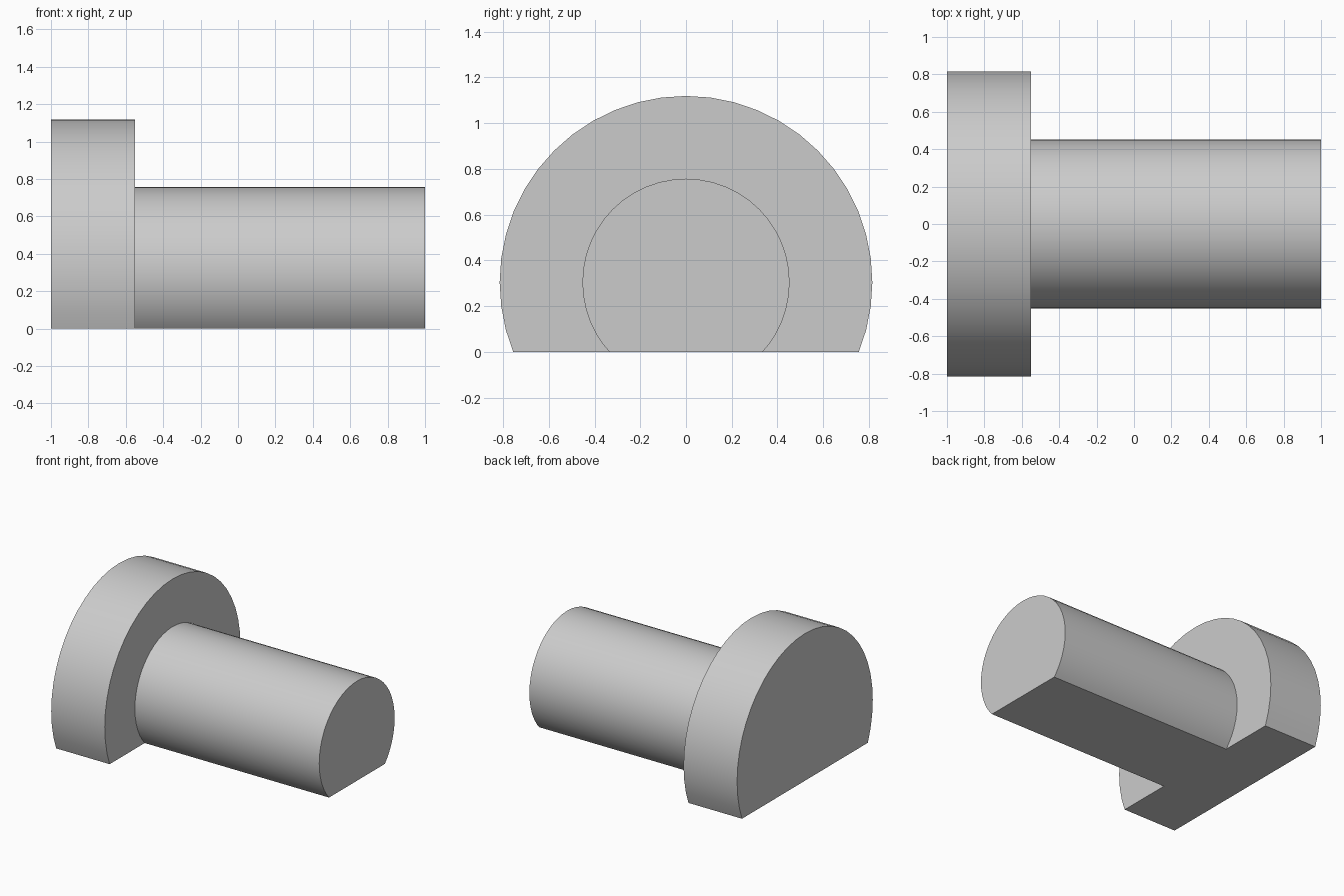
import bpy, bmesh, math
from mathutils import Vector

cube = bpy.data.objects.get("Cube")
if cube:
    bpy.data.objects.remove(cube, do_unlink=True)

AXIS_Z = 0.304
HEAD_R, SHAFT_R = 0.815, 0.453
SHOULDER_X = -0.55
SEGMENTS = 48

# Plain grey material
grey = bpy.data.materials.new("light grey")
grey.use_nodes = True
colour = (0.6, 0.6, 0.6, 1)
grey.diffuse_color = colour
grey.node_tree.nodes["Principled BSDF"].inputs["Base Color"].default_value = colour


def close_holes(bm):
    bmesh.ops.holes_fill(bm, edges=[e for e in bm.edges if e.is_boundary], sides=0)


# Stepped profile of head and shaft, spun around the long axis
bm = bmesh.new()
profile = [(-1, HEAD_R), (SHOULDER_X, HEAD_R), (SHOULDER_X, SHAFT_R), (1, SHAFT_R)]
verts = [bm.verts.new((x, 0, AXIS_Z + r)) for x, r in profile]
edges = [bm.edges.new(pair) for pair in zip(verts, verts[1:])]
bmesh.ops.spin(bm, geom=verts + edges, cent=(0, 0, AXIS_Z), axis=(1, 0, 0),
               angle=math.tau, steps=SEGMENTS, use_merge=False)
bmesh.ops.remove_doubles(bm, verts=bm.verts[:], dist=0.0005)
close_holes(bm)

# Flat underside cut through head and shaft
bmesh.ops.bisect_plane(bm, geom=bm.verts[:] + bm.edges[:] + bm.faces[:],
                       plane_co=Vector((0, 0, 0)), plane_no=Vector((0, 0, 1)),
                       clear_inner=True)
close_holes(bm)
bmesh.ops.recalc_face_normals(bm, faces=bm.faces[:])

mesh = bpy.data.meshes.new("headed_pin")
bm.to_mesh(mesh)
bm.free()
mesh.materials.append(grey)
pin = bpy.data.objects.new("headed_pin", mesh)
bpy.context.collection.objects.link(pin)

# Smooth round sides, crisp rims
bpy.ops.object.select_all(action="DESELECT")
pin.select_set(True)
bpy.context.view_layer.objects.active = pin
bpy.ops.object.shade_smooth_by_angle(angle=math.radians(30))
